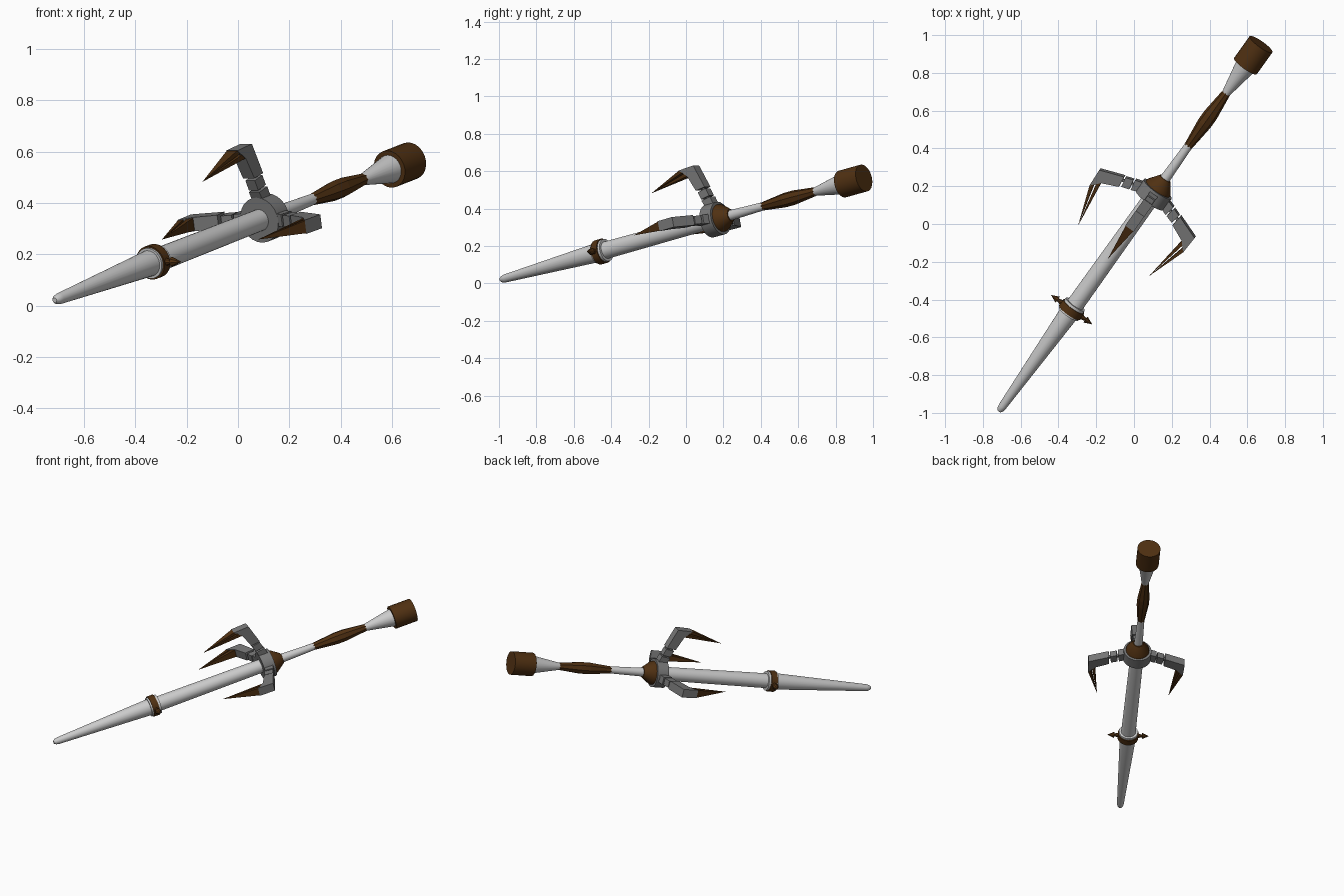
import bpy, bmesh, math
from mathutils import Vector, Matrix

if "Cube" in bpy.data.objects:
    bpy.data.objects.remove(bpy.data.objects["Cube"])

# Weapon axis frame: U along the shaft, S sideways, W upward
TIP = Vector((-0.71, -0.985, 0.022))
U = Vector((1.385, 1.94, 0.543)).normalized()
S = U.cross(Vector((0, 0, 1))).normalized()
W = S.cross(U)


def material(name, rgb):
    m = bpy.data.materials.new(name)
    m.diffuse_color = (*rgb, 1)
    m.use_nodes = True
    m.node_tree.nodes["Principled BSDF"].inputs["Base Color"].default_value = m.diffuse_color
    return m


BROWN = material("dark_brown", (0.08, 0.03, 0.006))
STEEL = material("dark_steel", (0.19, 0.19, 0.19))


def finish(name, bm, mat=None, smooth=False):
    bmesh.ops.recalc_face_normals(bm, faces=bm.faces)
    me = bpy.data.meshes.new(name)
    bm.to_mesh(me)
    bm.free()
    ob = bpy.data.objects.new(name, me)
    bpy.context.collection.objects.link(ob)
    if mat:
        me.materials.append(mat)
    if smooth:
        bpy.ops.object.select_all(action='DESELECT')
        ob.select_set(True)
        bpy.context.view_layer.objects.active = ob
        bpy.ops.object.shade_smooth_by_angle(angle=math.radians(35))
    return ob


def turned(name, profile, mat=None, sides=24, smooth=True, origin=TIP, axes=(U, S, W)):
    """Closed round part from (distance, radius) pairs along the first axis."""
    d, a, b = axes
    bm = bmesh.new()
    rings = []
    for t, r in profile:
        rings.append([bm.verts.new(origin + d * t + (a * math.cos(k) + b * math.sin(k)) * r)
                      for k in (2 * math.pi * i / sides for i in range(sides))])
    for lo, hi in zip(rings, rings[1:]):
        for i in range(sides):
            j = (i + 1) % sides
            bm.faces.new((lo[i], lo[j], hi[j], hi[i]))
    bm.faces.new(rings[0])
    bm.faces.new(rings[-1])
    return finish(name, bm, mat, smooth)


def plate(name, outline, width, radial, side, mat):
    """Extruded (radius, along) outline in the plane of one claw arm."""
    bm = bmesh.new()
    l, r = [[bm.verts.new(HUB + radial * p + U * q + side * h) for p, q in outline]
            for h in (-width / 2, width / 2)]
    bm.faces.new(l)
    bm.faces.new(r)
    for i in range(len(l)):
        j = (i + 1) % len(l)
        bm.faces.new((l[i], l[j], r[j], r[i]))
    return finish(name, bm, mat)


def spike(name, a, b, tip, width, radial, side):
    """Four-sided spike from a base edge a-b to a point."""
    bm = bmesh.new()
    base = [bm.verts.new(HUB + radial * p + U * q + side * h)
            for (p, q), h in ((a, -width / 2), (b, -width / 2), (b, width / 2), (a, width / 2))]
    top = bm.verts.new(HUB + radial * tip[0] + U * tip[1])
    bm.faces.new(base)
    for i in range(4):
        bm.faces.new((base[i], base[(i + 1) % 4], top))
    return finish(name, bm, BROWN)


# Shaft, from tip to pommel
turned("blade", [(-0.008, 0.010), (0.004, 0.018), (0.025, 0.022), (0.65, 0.052)])
turned("barrel", [(0.65, 0.047), (1.41, 0.043)])
turned("collar", [(0.64, 0.061), (0.705, 0.061)])
turned("collar_band", [(0.65, 0.067), (0.69, 0.067)], BROWN)
turned("hub", [(1.40, 0.09), (1.475, 0.09)], STEEL)
turned("hub_cone", [(1.47, 0.076), (1.49, 0.073), (1.545, 0.034)], BROWN)
turned("neck", [(1.53, 0.028), (1.77, 0.022)])
turned("grip", [(1.76, 0.023), (1.91, 0.039), (1.97, 0.039), (2.12, 0.023)], BROWN, sides=8, smooth=False)
turned("pommel_cone", [(2.11, 0.022), (2.30, 0.057)])
turned("pommel", [(2.295, 0.074), (2.44, 0.074)], BROWN)

# Small arrowheads on both sides of the collar
for n, d in (("right", S), ("left", -S)):
    o = TIP + U * 0.67
    ax = (d, U, W)
    turned("collar_stub_" + n, [(0.06, 0.016), (0.092, 0.008)], BROWN, 8, False, o, ax)
    turned("collar_spike_" + n, [(0.09, 0.020), (0.132, 0.001)], BROWN, 8, False, o, ax)

# Three claw arms around the hub
HUB = TIP + U * 1.44
for n, radial, side in (("right", S, W), ("top", W, S), ("left", -S, W)):
    plate("arm_link_inner_" + n, [(0.08, 0.022), (0.124, 0.008), (0.114, -0.05), (0.08, -0.036)],
          0.05, radial, side, STEEL)
    plate("arm_link_outer_" + n, [(0.132, 0.003), (0.174, -0.012), (0.164, -0.066), (0.122, -0.052)],
          0.045, radial, side, STEEL)
    plate("arm_pin_" + n, [(0.10, -0.008), (0.20, -0.035), (0.20, -0.05), (0.10, -0.023)],
          0.02, radial, side, STEEL)
    plate("elbow_" + n, [(0.182, -0.012), (0.31, -0.06), (0.305, -0.16), (0.262, -0.112), (0.175, -0.073)],
          0.055, radial, side, STEEL)
    tip = (0.23, -0.38)
    spike("claw_outer_" + n, (0.305, -0.158), (0.289, -0.141), tip, 0.05, radial, side)
    spike("claw_inner_" + n, (0.281, -0.132), (0.263, -0.112), tip, 0.05, radial, side)
